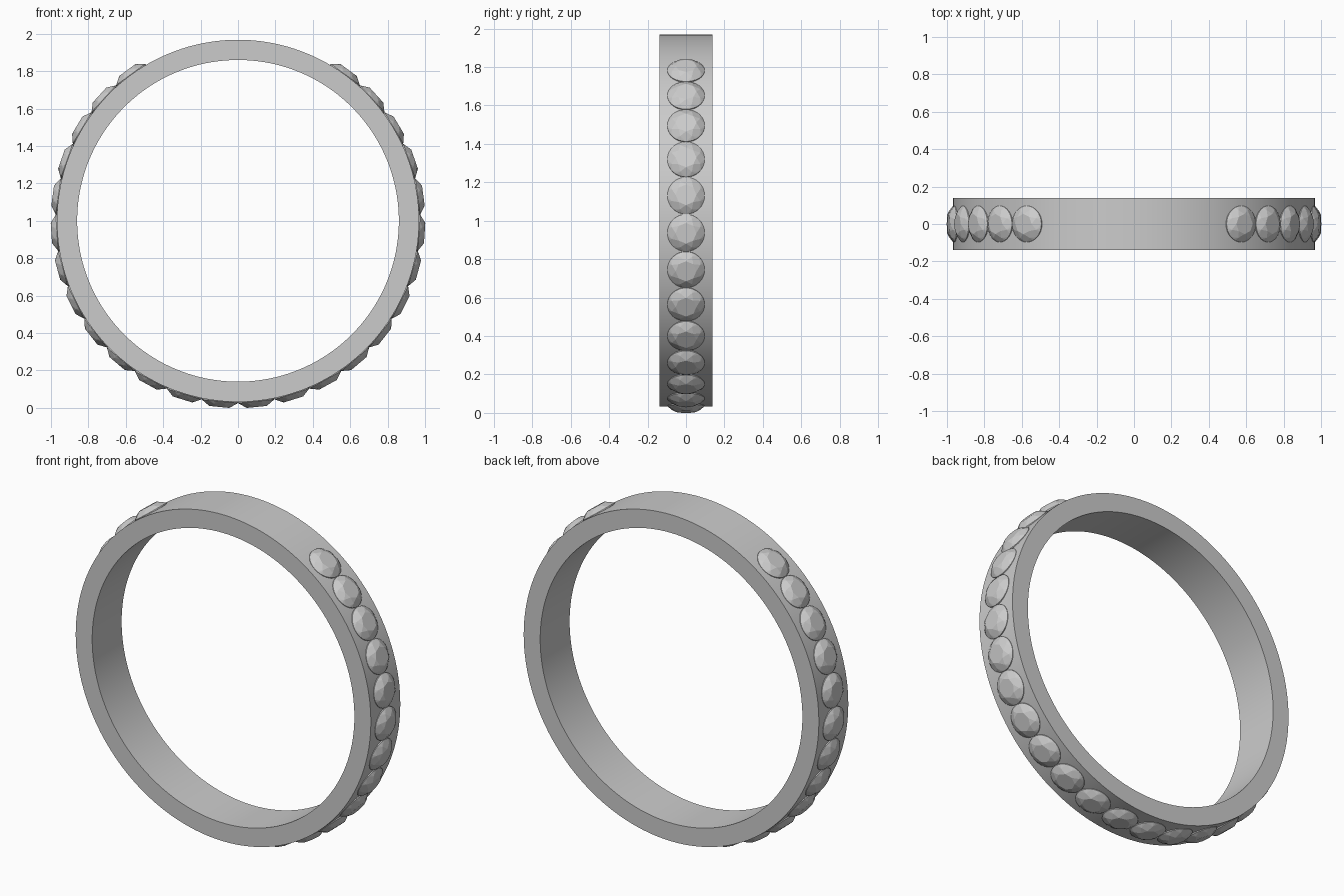
import bpy, bmesh
from math import sin, cos, pi, radians
from mathutils import Matrix, Vector

if "Cube" in bpy.data.objects:
    bpy.data.objects.remove(bpy.data.objects["Cube"])

CENTRE = Vector((0, 0, 1.0))
R_OUT, R_IN, HALF_W = 0.968, 0.86, 0.138
STEP = 11.5            # degrees between stones
PER_SIDE = 13
GEM_R, TABLE_R, CROWN_H = 0.097, 0.054, 0.033


def make_object(name, bm):
    bmesh.ops.recalc_face_normals(bm, faces=bm.faces)
    mesh = bpy.data.meshes.new(name)
    bm.to_mesh(mesh)
    bm.free()
    ob = bpy.data.objects.new(name, mesh)
    bpy.context.collection.objects.link(ob)
    return ob


# Plain band: rectangular section swept round the y axis
bm = bmesh.new()
N = 160
section = [(R_IN, -HALF_W), (R_OUT, -HALF_W), (R_OUT, HALF_W), (R_IN, HALF_W)]
loops = [[bm.verts.new(CENTRE + Vector((r * cos(2 * pi * i / N), y, r * sin(2 * pi * i / N))))
          for r, y in section] for i in range(N)]
for i in range(N):
    a, b = loops[i], loops[(i + 1) % N]
    for k in range(4):
        m = (k + 1) % 4
        bm.faces.new((a[k], a[m], b[m], b[k]))
band = make_object("band", bm)
bpy.context.view_layer.objects.active = band
band.select_set(True)
bpy.ops.object.shade_smooth_by_angle(angle=radians(30))


# Brilliant-cut stone: hull of table, star, girdle and pavilion rings
def ring(bm, r, h, n, offset=0.0):
    for i in range(n):
        a = 2 * pi * i / n + offset
        bm.verts.new((r * cos(a), r * sin(a), h))


gem = bmesh.new()
girdle_h, star_r = 0.003, 0.08
slope = (CROWN_H - girdle_h) / (GEM_R - TABLE_R)
star_h = CROWN_H - slope * (star_r * cos(pi / 8) - TABLE_R)
ring(gem, TABLE_R, CROWN_H, 8)
ring(gem, star_r, star_h, 8, pi / 8)
ring(gem, GEM_R, girdle_h, 32)
ring(gem, GEM_R, -0.003, 32)
gem.verts.new((0, 0, -0.08))
bmesh.ops.convex_hull(gem, input=gem.verts[:])
bmesh.ops.dissolve_limit(gem, angle_limit=radians(0.5), verts=gem.verts[:], edges=gem.edges[:])
first = make_object("stone", gem)
gem_mesh = first.data
bpy.data.objects.remove(first)

# Stones set round the band, mirrored about the bottom, top left plain
for side in (1, -1):
    for k in range(PER_SIDE):
        t = side * radians(180 - STEP * (k + 0.5))     # angle from straight up
        ob = bpy.data.objects.new("stone_%s_%02d" % ("right" if side > 0 else "left", k + 1), gem_mesh)
        ob.matrix_world = (Matrix.Translation(CENTRE) @ Matrix.Rotation(t, 4, 'Y')
                           @ Matrix.Translation((0, 0, R_OUT - 0.001)))
        bpy.context.collection.objects.link(ob)
